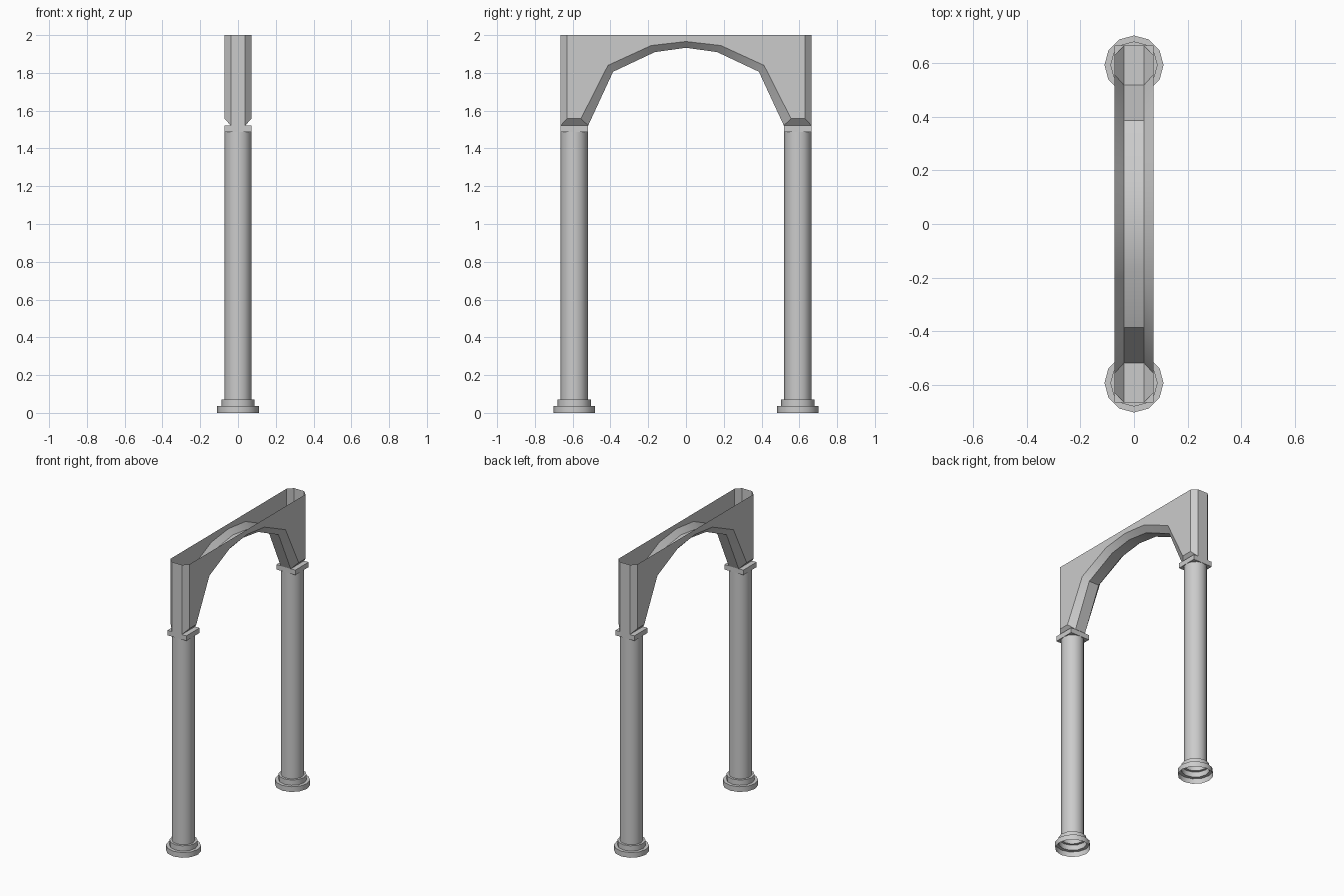
import bpy, bmesh, math

if "Cube" in bpy.data.objects:
    bpy.data.objects.remove(bpy.data.objects["Cube"])

COL_Y = 0.592


def finish(bm, name, angle=35):
    bmesh.ops.remove_doubles(bm, verts=bm.verts, dist=1e-5)
    bmesh.ops.recalc_face_normals(bm, faces=bm.faces)
    mesh = bpy.data.meshes.new(name)
    bm.to_mesh(mesh)
    bm.free()
    obj = bpy.data.objects.new(name, mesh)
    bpy.context.collection.objects.link(obj)
    bpy.ops.object.select_all(action='DESELECT')
    obj.select_set(True)
    bpy.context.view_layer.objects.active = obj
    bpy.ops.object.shade_smooth_by_angle(angle=math.radians(angle))
    return obj


def lathe(name, profile, y, sides=12):
    bm = bmesh.new()
    rings = [[bm.verts.new((r * math.sin(2 * math.pi * i / sides),
                            y + r * math.cos(2 * math.pi * i / sides), z))
              for i in range(sides)] for r, z in profile]
    for a, b in zip(rings, rings[1:]):
        for i in range(sides):
            j = (i + 1) % sides
            bm.faces.new((a[i], a[j], b[j], b[i]))
    return finish(bm, name)


def box(name, center, size):
    bm = bmesh.new()
    bmesh.ops.create_cube(bm, size=1)
    bmesh.ops.scale(bm, vec=size, verts=bm.verts)
    bmesh.ops.translate(bm, vec=center, verts=bm.verts)
    return finish(bm, name)


# Columns with stepped hollow bases and square capitals
for side, s in (("front", -1), ("back", 1)):
    lathe(side + "_column", [(0.11, 0), (0.11, 0.036), (0.088, 0.036),
                             (0.088, 0.072), (0.072, 0.072), (0.072, 1.487)], s * COL_Y)
    box(side + "_capital", (0, s * COL_Y, 1.504), (0.144, 0.144, 0.034))

# Arch: half outlines (y, z) of the narrow outer rim and the inset side walls
rim = [(0.664, 2), (0.664, 1.521), (0.518, 1.521), (0.386, 1.806), (0.165, 1.91), (0, 1.933)]
wall = [(0.63, 2), (0.63, 1.558), (0.556, 1.558), (0.413, 1.84), (0.184, 1.945), (0, 1.966)]


def full(half):
    return half + [(-y, z) for y, z in reversed(half[:-1])]


bm = bmesh.new()
rows = [[bm.verts.new((x, y, z)) for y, z in full(pts)]
        for x, pts in ((-0.072, wall), (-0.038, rim), (0.038, rim), (0.072, wall))]
for a, b in zip(rows, rows[1:]):
    for i in range(len(a) - 1):
        bm.faces.new((a[i], a[i + 1], b[i + 1], b[i]))
# Side walls; the top stays open
bm.faces.new(rows[0])
bm.faces.new(rows[3])
finish(bm, "arch", 30)
